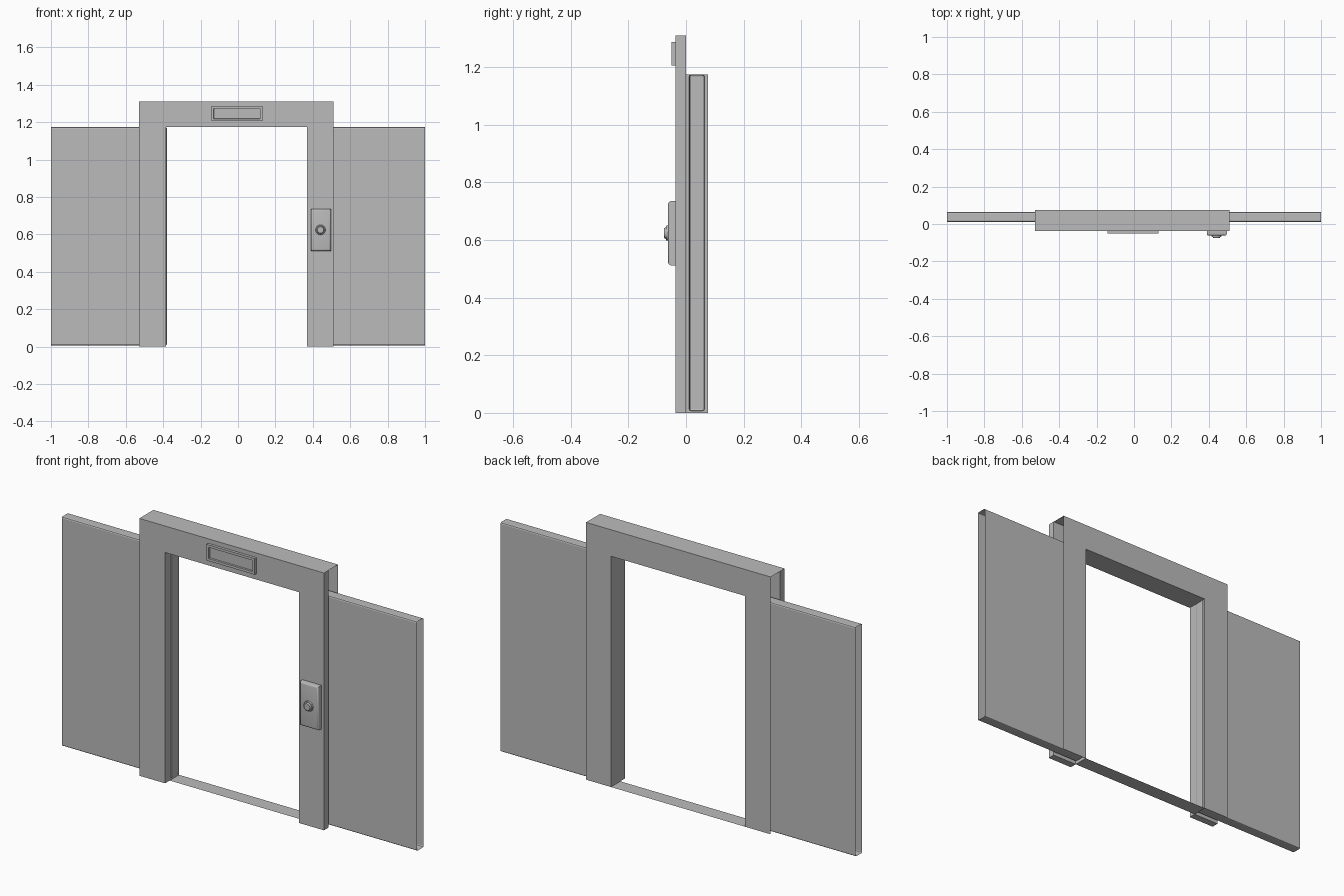
import bpy
import bmesh
import math
from mathutils import Matrix

cube = bpy.data.objects.get("Cube")
if cube:
    bpy.data.objects.remove(cube, do_unlink=True)

grey = bpy.data.materials.new("plain grey")
grey.use_nodes = True
colour = (0.5, 0.5, 0.5, 1)
grey.diffuse_color = colour
grey.node_tree.nodes["Principled BSDF"].inputs["Base Color"].default_value = colour


def finish(bm, name, recalc=True):
    if recalc:
        bmesh.ops.recalc_face_normals(bm, faces=bm.faces[:])
    mesh = bpy.data.meshes.new(name)
    bm.to_mesh(mesh)
    bm.free()
    mesh.materials.append(grey)
    obj = bpy.data.objects.new(name, mesh)
    bpy.context.collection.objects.link(obj)
    return obj


def box(x, y, z):
    """New bmesh box from (low, high) ranges."""
    bm = bmesh.new()
    bmesh.ops.create_cube(bm, size=1)
    for v in bm.verts:
        v.co = [r[0] if c < 0 else r[1] for c, r in zip(v.co, (x, y, z))]
    return bm


# Doorway outline shared by the front frame and the pocket behind it
LEFT, RIGHT, IN_L, IN_R = -0.53, 0.51, -0.385, 0.37
HEAD, TOP = 1.175, 1.31
FRONT, MID, BACK = -0.037, 0.0, 0.076
outline = [(LEFT, 0), (IN_L, 0), (IN_L, HEAD), (IN_R, HEAD),
           (IN_R, 0), (RIGHT, 0), (RIGHT, TOP), (LEFT, TOP)]

# Solid front frame
bm = bmesh.new()
face = bm.faces.new([bm.verts.new((x, FRONT, z)) for x, z in outline])
new = bmesh.ops.extrude_face_region(bm, geom=[face])["geom"]
bmesh.ops.translate(bm, vec=(0, MID - FRONT, 0),
                    verts=[g for g in new if isinstance(g, bmesh.types.BMVert)])
finish(bm, "front_frame")

# Hollow pocket: back sheet, opening liner, sill and roof, with open sides
bm = bmesh.new()
rear = [bm.verts.new((x, BACK, z)) for x, z in outline]
fore = [bm.verts.new((x, MID, z)) for x, z in outline]
bm.faces.new(rear)
for a, b in ((1, 2), (2, 3), (3, 4), (4, 1), (6, 7)):
    bm.faces.new((rear[b], rear[a], fore[a], fore[b]))
finish(bm, "door_pocket")

# Sliding doors: rounded shells, open at the outer ends
for name, inner, outer in (("right_door", -0.38, -1), ("left_door", 0.376, 1)):
    bm = box(sorted((inner, outer)), (0.011, 0.064), (0.007, 1.174))
    edges = [e for e in bm.edges
             if any(abs(v.co.x - outer) > 0.01 for v in e.verts)]
    bmesh.ops.bevel(bm, geom=edges, offset=0.007, segments=2,
                    profile=0.5, affect="EDGES")
    ends = [f for f in bm.faces
            if all(abs(v.co.x - outer) < 0.0001 for v in f.verts)]
    bmesh.ops.delete(bm, geom=ends, context="FACES")
    finish(bm, name)

# Display above the opening, with a recessed screen
bm = box((-0.143, 0.13), (-0.051, FRONT), (1.205, 1.287))
bm.faces.ensure_lookup_table()
screen = min(bm.faces, key=lambda f: f.calc_center_median().y)
bmesh.ops.inset_region(bm, faces=[screen], thickness=0.018)
inner = screen
bmesh.ops.inset_region(bm, faces=[inner], thickness=0.001)
bmesh.ops.translate(bm, vec=(0, 0.009, 0), verts=list(inner.verts))
finish(bm, "display_panel")

# Call plate with rounded front edges
bm = box((0.389, 0.496), (-0.062, FRONT), (0.512, 0.735))
edges = [e for e in bm.edges if all(v.co.y < -0.05 for v in e.verts)]
bmesh.ops.bevel(bm, geom=edges, offset=0.01, segments=3,
                profile=0.5, affect="EDGES")
plate = finish(bm, "call_plate")

# Call button: stepped round knob
bm = bmesh.new()
for radius_a, radius_b, y0, y1 in ((0.027, 0.025, -0.061, -0.069),
                                   (0.021, 0.017, -0.069, -0.076)):
    place = Matrix.Translation((0.441, (y0 + y1) / 2, 0.624))
    bmesh.ops.create_cone(bm, cap_ends=True, segments=20, radius1=radius_a,
                          radius2=radius_b, depth=y0 - y1,
                          matrix=place @ Matrix.Rotation(math.pi / 2, 4, "X"))
button = finish(bm, "call_button")

# Smooth only the small rounded parts
bpy.ops.object.select_all(action="DESELECT")
for obj in (plate, button):
    obj.select_set(True)
bpy.context.view_layer.objects.active = button
bpy.ops.object.shade_smooth_by_angle(angle=math.radians(35))
